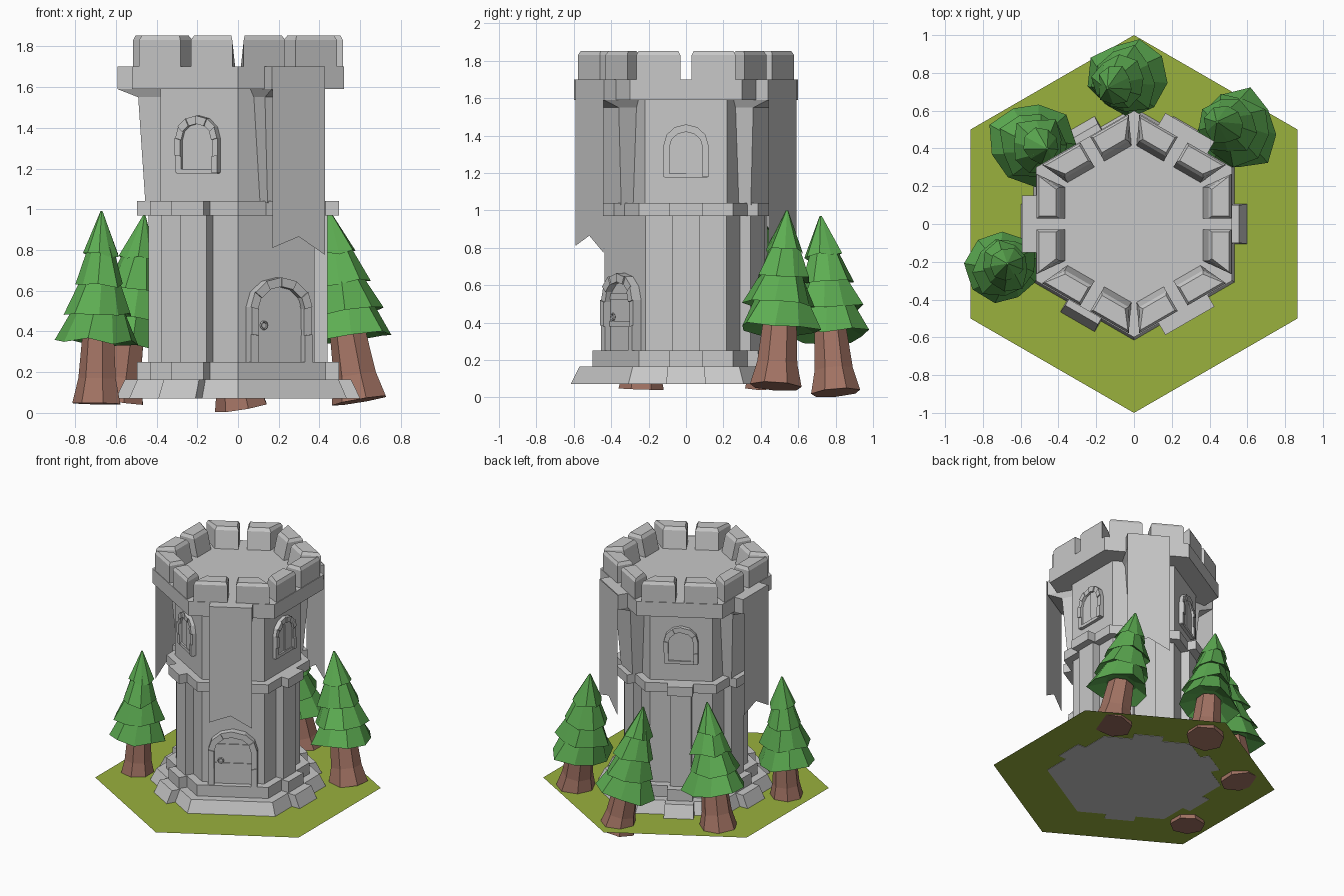
import bpy, bmesh, math, random
from mathutils import Vector

if "Cube" in bpy.data.objects:
    bpy.data.objects.remove(bpy.data.objects["Cube"])

random.seed(4)


def material(name, rgb):
    m = bpy.data.materials.new(name)
    m.diffuse_color = (*rgb, 1)
    m.use_nodes = True
    m.node_tree.nodes["Principled BSDF"].inputs["Base Color"].default_value = m.diffuse_color
    return m


STONE = material("grey stone", (0.58, 0.58, 0.58))
GRASS = material("grass green", (0.32, 0.44, 0.048))
LEAF = material("pine green", (0.11, 0.42, 0.085))
BARK = material("bark brown", (0.36, 0.17, 0.125))


class Part:
    """Collects lofted pieces into one object."""

    def __init__(self, name, mat):
        self.name, self.mat, self.bm = name, mat, bmesh.new()

    def loft(self, rings):
        vs = [[self.bm.verts.new(p) for p in r] for r in rings]
        n = len(vs[0])
        for a, b in zip(vs, vs[1:]):
            for i in range(n):
                j = (i + 1) % n
                self.bm.faces.new((a[i], a[j], b[j], b[i]))
        self.bm.faces.new(vs[0][::-1])
        self.bm.faces.new(vs[-1])

    def done(self):
        bmesh.ops.recalc_face_normals(self.bm, faces=self.bm.faces[:])
        me = bpy.data.meshes.new(self.name)
        self.bm.to_mesh(me)
        self.bm.free()
        me.materials.append(self.mat)
        ob = bpy.data.objects.new(self.name, me)
        bpy.context.collection.objects.link(ob)


def hexring(r, z):
    return [Vector((r * math.sin(math.pi * i / 3), r * math.cos(math.pi * i / 3), z)) for i in range(6)]


def on_wall(ang, t, d, z):
    """Point on the tower side facing ang: t sideways, d outwards."""
    a = math.radians(ang)
    return Vector((d * math.cos(a) - t * math.sin(a), d * math.sin(a) + t * math.cos(a), z))


def slab(ang, t0, t1, d0, d1, z):
    return [on_wall(ang, t, d, z) for t, d in ((t0, d0), (t1, d0), (t1, d1), (t0, d1))]


def plate(part, ang, pts, d0, d1):
    part.loft([[on_wall(ang, t, d, z) for t, z in pts] for d in (d0, d1)])


# grass hexagon, a single sheet
g = Part("grass", GRASS)
g.bm.faces.new([g.bm.verts.new(p) for p in hexring(1, 0.075)])
g.done()

# hexagonal tower body
p = Part("tower_body", STONE)
p.loft([hexring(r, z) for r, z in ((0.617, 0.071), (0.57, 0.165), (0.50, 0.165), (0.50, 0.25),
                                   (0.435, 0.25), (0.435, 0.97), (0.50, 0.97), (0.50, 1.04),
                                   (0.44, 1.04), (0.44, 1.59), (0.60, 1.59), (0.60, 1.70))])
p.done()

# wall pilasters with stepped feet, on every side but the door side
DOOR, BANNERS, WINDOWS = 300, (60, 180, 300), (0, 120, 240)
p = Part("pilasters", STONE)
for ang in range(0, 360, 60):
    if ang != DOOR:
        p.loft([slab(ang, -0.105, 0.105, 0.3, 0.60, 0.071), slab(ang, -0.1, 0.1, 0.3, 0.555, 0.165)])
        p.loft([slab(ang, -0.09, 0.09, 0.3, 0.495, 0.15), slab(ang, -0.09, 0.09, 0.3, 0.495, 0.25)])
        p.loft([slab(ang, -0.075, 0.075, 0.3, 0.44, 0.24), slab(ang, -0.075, 0.075, 0.3, 0.44, 0.98)])
    p.loft([slab(ang, -0.09, 0.09, 0.3, 0.495, 0.97), slab(ang, -0.09, 0.09, 0.3, 0.495, 1.04)])
p.done()

# flared supports and brackets carrying the banners
p = Part("banner_brackets", STONE)
for ang in BANNERS:
    p.loft([slab(ang, -0.095, 0.095, 0.3, 0.455, 1.03), slab(ang, -0.13, 0.13, 0.3, 0.49, 1.55),
            slab(ang, -0.15, 0.15, 0.3, 0.592, 1.59), slab(ang, -0.15, 0.15, 0.3, 0.592, 1.70)])
p.done()

# swallow-tailed banners, single sheets
p = Part("banners", STONE)
for ang in BANNERS:
    pts = ((-0.15, 1.70), (-0.15, 0.81), (0, 0.865), (0.15, 0.775), (0.15, 1.70))
    p.bm.faces.new([p.bm.verts.new(on_wall(ang, t, 0.597, z)) for t, z in pts])
p.done()

# battlements, two per side, narrower on the inside
p = Part("battlements", STONE)
for ang in range(0, 360, 60):
    for s in (-1, 1):
        def ring(z, e, inner):
            pts = ((0.03 + e, inner), (0.195 - e, inner), (0.265 - e, 0.515 - e), (0.03 + e, 0.515 - e))
            return [on_wall(ang, s * t, d, z) for t, d in pts]
        p.loft([ring(1.695, 0, 0.365), ring(1.83, 0, 0.395), ring(1.853, 0.012, 0.412)])
p.done()


def arch(w, z0, spring, rise, n=6):
    pts = [(-w, z0), (-w, (z0 + spring) / 2), (-w, spring)]
    pts += [(-w * math.cos(math.pi * i / n), spring + rise * math.sin(math.pi * i / n)) for i in range(1, n)]
    return pts + [(w, spring), (w, (z0 + spring) / 2), (w, z0)]


def stone_arch(part, ang, outer, inner, d):
    for i in range(len(outer) - 1):
        k = d + (0.008 if i % 2 else 0)
        plate(part, ang, (outer[i], outer[i + 1], inner[i + 1], inner[i]), 0.36, k)


# arched windows with stone frames, sills and a pair of shutters
f, s = Part("window_frames", STONE), Part("window_shutters", STONE)
for ang in WINDOWS:
    stone_arch(f, ang, arch(0.12, 1.18, 1.35, 0.11), arch(0.088, 1.18, 1.34, 0.08), 0.408)
    plate(f, ang, ((-0.115, 1.175), (0.115, 1.175), (0.115, 1.198), (-0.115, 1.198)), 0.36, 0.405)
    inner = arch(0.09, 1.18, 1.34, 0.085)
    plate(s, ang, inner[:6] + [(0.003, 1.18)], 0.36, 0.392)
    plate(s, ang, inner[5:] + [(0.003, 1.18)], 0.36, 0.398)
f.done()
s.done()

# door frame, planks, hinges and ring handle
f = Part("door_frame", STONE)
stone_arch(f, DOOR, arch(0.172, 0.25, 0.52, 0.145), arch(0.13, 0.25, 0.51, 0.11), 0.425)
f.done()
d = Part("door", STONE)
plate(d, DOOR, arch(0.135, 0.25, 0.51, 0.115), 0.36, 0.392)
for z in (0.38, 0.525):
    plate(d, DOOR, ((-0.128, z), (0.13, z), (0.13, z + 0.03), (-0.128, z + 0.03)), 0.38, 0.398)
d.done()
bpy.ops.mesh.primitive_torus_add(major_segments=10, minor_segments=4, major_radius=0.018, minor_radius=0.005,
                                 location=on_wall(DOOR, -0.085, 0.402, 0.43),
                                 rotation=(math.pi / 2, 0, math.radians(DOOR + 90)))
bpy.context.object.name = "door_ring"
bpy.context.object.data.materials.append(STONE)


def tree(base, tip, size):
    """Leaning low-poly pine: flared trunk and four ragged tiers."""
    base, tip = Vector(base), Vector(tip)
    axis = tip - base
    u = axis.cross(Vector((0, 1, 0))).normalized()
    v = axis.cross(u).normalized()

    def ring(h, r, n, jag=0.0, spin=0.0):
        out = []
        for i in range(n):
            a = 2 * math.pi * i / n + spin
            k = r * (1 + random.uniform(-jag, jag))
            h2 = h + random.uniform(-jag, jag) * 0.12
            out.append(base + axis * h2 + (u * math.cos(a) + v * math.sin(a)) * k)
        return out

    t = Part("tree_trunk", BARK)
    t.loft([ring(h, r * size, 7) for h, r in ((0, 0.135), (0.13, 0.105), (0.36, 0.088))])
    t.done()
    c = Part("tree_foliage", LEAF)
    for h0, r0, h1, r1 in ((0.32, 0.21, 0.52, 0.125), (0.46, 0.18, 0.68, 0.09),
                           (0.61, 0.145, 0.84, 0.06), (0.77, 0.10, 1.0, 0.006)):
        spin = random.uniform(0, 1)
        c.loft([ring(h0 + 0.05, r0 * 0.5 * size, 9, 0, spin), ring(h0, r0 * size, 9, 0.14, spin),
                ring(h1, r1 * size, 9, 0, spin + 0.12)])
    c.done()


# four pines around the back and left
tree((-0.69, -0.24, 0.045), (-0.67, -0.21, 0.99), 0.92)
tree((-0.59, 0.45, 0.06), (-0.46, 0.40, 0.97), 1.02)
tree((0.02, 0.80, 0.026), (-0.14, 0.72, 0.97), 1.0)
tree((0.60, 0.48, 0.06), (0.44, 0.54, 1.0), 1.05)
